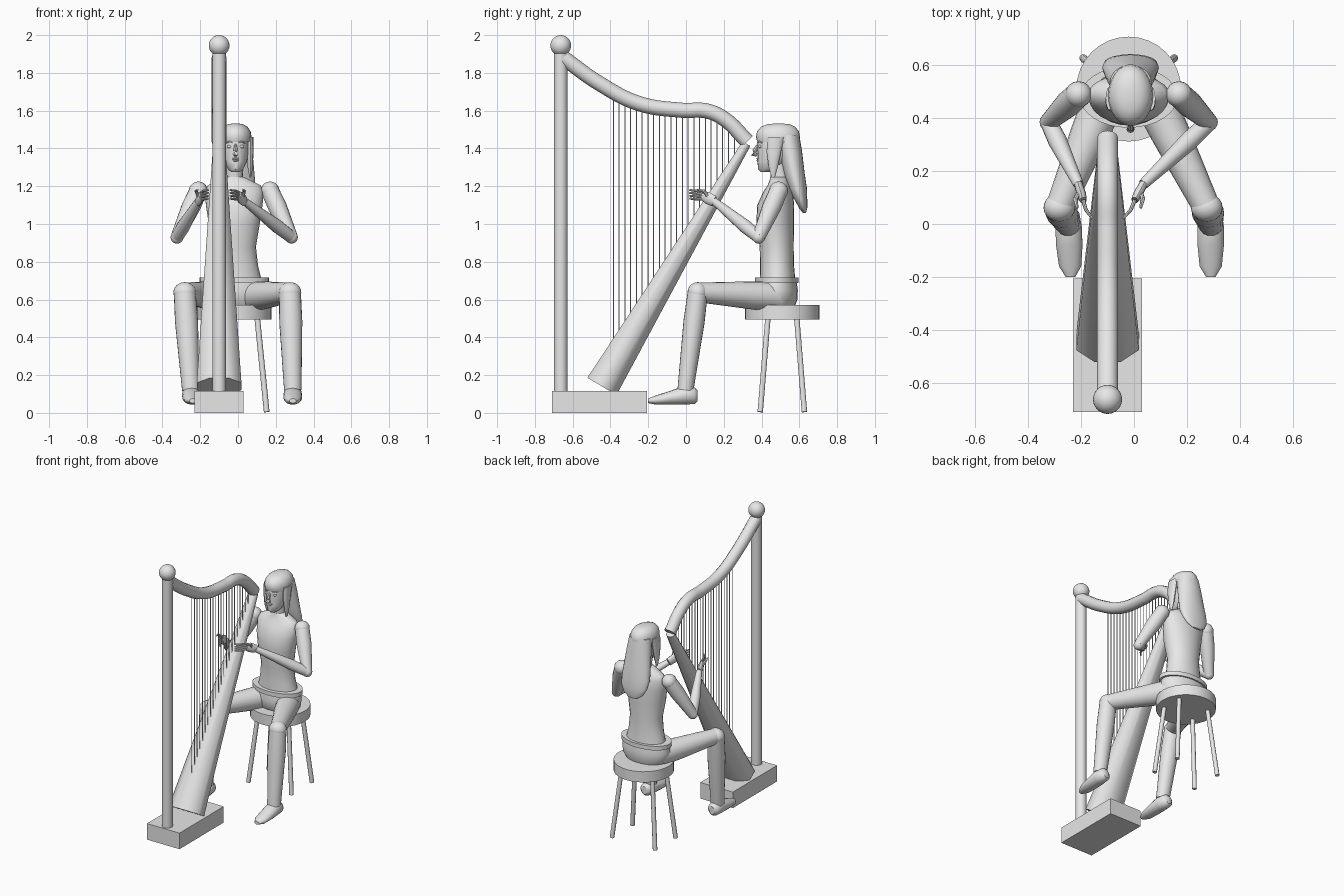
import bpy, bmesh, math
from mathutils import Vector as V

if "Cube" in bpy.data.objects:
    bpy.data.objects.remove(bpy.data.objects["Cube"], do_unlink=True)

grey = bpy.data.materials.new("plain_grey")
grey.use_nodes = True
grey.diffuse_color = (0.8, 0.8, 0.8, 1)
grey.node_tree.nodes["Principled BSDF"].inputs["Base Color"].default_value = (0.8, 0.8, 0.8, 1)

X, Y, Z = V((1, 0, 0)), V((0, 1, 0)), V((0, 0, 1))
MID = -0.02    # middle of the player and the stool
HARP = -0.10   # middle of the harp


def finish(obj, angle=42):
    obj.data.materials.clear()
    obj.data.materials.append(grey)
    bpy.ops.object.select_all(action='DESELECT')
    obj.select_set(True)
    bpy.context.view_layer.objects.active = obj
    bpy.ops.object.shade_smooth_by_angle(angle=math.radians(angle))
    return obj


def loft(name, rings, n=20, angle=42, turn=0.0):
    """Skin closed rings given as (centre, half axis u, half axis v)."""
    bm = bmesh.new()
    loops = []
    for c, u, v in rings:
        ts = [(i + turn) * math.tau / n for i in range(n)]
        loops.append([bm.verts.new(c + u * math.cos(t) + v * math.sin(t)) for t in ts])
    for a, b in zip(loops, loops[1:]):
        for i in range(n):
            j = (i + 1) % n
            bm.faces.new((a[i], a[j], b[j], b[i]))
    bm.faces.new(loops[0][::-1])
    bm.faces.new(loops[-1])
    bmesh.ops.recalc_face_normals(bm, faces=bm.faces)
    mesh = bpy.data.meshes.new(name)
    bm.to_mesh(mesh)
    bm.free()
    obj = bpy.data.objects.new(name, mesh)
    bpy.context.collection.objects.link(obj)
    return finish(obj, angle)


def body(name, rows, x=MID, n=24):
    """Horizontal ellipses given as (z, y, half width, half depth)."""
    return loft(name, [(V((x, y, z)), X * a, Y * b) for z, y, a, b in rows], n)


def limb(name, points, radii, n=16, flat=1.0, angle=42, turn=0.0):
    """Round or flattened section swept along a few points."""
    pts = [V(p) for p in points]
    rings = []
    for i, p in enumerate(pts):
        t = (pts[min(i + 1, len(pts) - 1)] - pts[max(i - 1, 0)]).normalized()
        side = t.cross(Z if abs(t.z) < 0.9 else Y).normalized()
        rings.append((p, side * radii[i], side.cross(t) * radii[i] * flat))
    return loft(name, rings, n, angle, turn)


def ball(name, at, size, n=16):
    bpy.ops.mesh.primitive_uv_sphere_add(segments=n, ring_count=n // 2 + 2, radius=1, location=at)
    obj = bpy.context.object
    obj.name = name
    obj.scale = size if isinstance(size, tuple) else (size,) * 3
    return finish(obj)


def box(name, at, size):
    bpy.ops.mesh.primitive_cube_add(size=1, location=at)
    obj = bpy.context.object
    obj.name = name
    obj.scale = size
    return finish(obj)


# Harp frame
box("harp_base", (HARP, -0.458, 0.058), (0.26, 0.505, 0.116))
limb("harp_column", [(HARP, -0.663, 0.11), (HARP, -0.663, 1.93)], [0.036] * 2, 24)
ball("column_ball", (HARP, -0.663, 1.945), 0.055, 24)

low, high = V((HARP, -0.445, 0.14)), V((HARP, 0.32, 1.425))
across = (high - low).normalized().cross(X)
loft("sound_box", [(low, X * 0.128, across * 0.097), (high, X * 0.034, across * 0.026)], 8, 60, 0.5)

# Curved neck
neck_line = [(-0.65, 1.88), (-0.46, 1.745), (-0.25, 1.638), (-0.02, 1.602),
             (0.11, 1.598), (0.2, 1.558), (0.325, 1.437)]
curve = bpy.data.curves.new("harp_neck", 'CURVE')
curve.dimensions = '3D'
curve.bevel_depth = 0.04
curve.bevel_resolution = 4
curve.use_fill_caps = True
spline = curve.splines.new('BEZIER')
spline.bezier_points.add(len(neck_line) - 1)
for p, (y, z) in zip(spline.bezier_points, neck_line):
    p.co = (HARP, y, z)
    p.handle_left_type = p.handle_right_type = 'AUTO'
neck = bpy.data.objects.new("harp_neck", curve)
bpy.context.collection.objects.link(neck)
bpy.ops.object.select_all(action='DESELECT')
neck.select_set(True)
bpy.context.view_layer.objects.active = neck
bpy.ops.object.convert(target='MESH')
finish(bpy.context.object)

# Strings from the sound box up to the neck
for i in range(22):
    y = -0.385 + i * 0.0305
    for (y0, z0), (y1, z1) in zip(neck_line, neck_line[1:]):
        if y0 <= y <= y1:
            top = z0 + (z1 - z0) * (y - y0) / (y1 - y0)
    bottom = low.z + (y - low.y) * (high.z - low.z) / (high.y - low.y)
    limb(f"string_{i + 1}", [(HARP, y, bottom), (HARP, y, top)], [0.003] * 2, 6)

# Stool
body("stool_seat", [(0.495, 0.51, 0.198, 0.198), (0.572, 0.51, 0.198, 0.198)], n=32)
for sx in (-1, 1):
    for sy in (-1, 1):
        limb("stool_leg", [(MID + sx * 0.172, 0.51 + sy * 0.117, 0.005),
                           (MID + sx * 0.12, 0.51 + sy * 0.075, 0.52)], [0.015] * 2, 10)

# Trunk
body("pelvis", [(0.56, 0.485, 0.14, 0.09), (0.6, 0.48, 0.17, 0.11),
                (0.65, 0.48, 0.178, 0.112), (0.7, 0.48, 0.165, 0.105)])
body("waistband", [(0.688, 0.48, 0.184, 0.116), (0.718, 0.48, 0.184, 0.116)], n=32)
body("torso", [(0.69, 0.485, 0.148, 0.095), (0.78, 0.482, 0.126, 0.09), (0.88, 0.48, 0.115, 0.09),
               (1.0, 0.472, 0.135, 0.1), (1.1, 0.475, 0.15, 0.098), (1.17, 0.487, 0.156, 0.078),
               (1.205, 0.492, 0.14, 0.06), (1.23, 0.492, 0.09, 0.05), (1.25, 0.492, 0.05, 0.045)])
limb("neck", [(MID, 0.5, 1.21), (MID, 0.485, 1.33)], [0.048, 0.044])

# Head
HX = -0.013
body("head", [(1.275, 0.425, 0.022, 0.028), (1.29, 0.433, 0.04, 0.052), (1.33, 0.455, 0.06, 0.076),
              (1.38, 0.475, 0.07, 0.096), (1.43, 0.48, 0.073, 0.103), (1.48, 0.485, 0.07, 0.1),
              (1.51, 0.49, 0.05, 0.075)], HX)
limb("nose", [(HX, 0.382, 1.42), (HX, 0.362, 1.385), (HX, 0.357, 1.372), (HX, 0.375, 1.364)],
     [0.007, 0.012, 0.015, 0.009], 8)
for s in (-1, 1):
    ball("eye", (HX + s * 0.032, 0.392, 1.41), (0.014, 0.009, 0.008), 12)
    limb("eyebrow", [(HX + s * 0.016, 0.381, 1.431), (HX + s * 0.034, 0.388, 1.437),
                     (HX + s * 0.05, 0.402, 1.429)], [0.004] * 3, 6)
for z, w in ((1.346, 0.021), (1.336, 0.017)):
    ball("lip", (HX, 0.386, z), (w, 0.013, 0.006), 12)

# Hair
body("hair_cap", [(1.435, 0.49, 0.084, 0.112), (1.46, 0.487, 0.085, 0.117), (1.49, 0.487, 0.08, 0.111),
                  (1.515, 0.488, 0.063, 0.09), (1.528, 0.49, 0.04, 0.06), (1.532, 0.49, 0.015, 0.02)], HX)
body("back_hair", [(1.47, 0.535, 0.078, 0.065), (1.38, 0.553, 0.09, 0.062), (1.27, 0.573, 0.1, 0.055),
                   (1.19, 0.59, 0.107, 0.05), (1.13, 0.608, 0.1, 0.034), (1.085, 0.62, 0.075, 0.022),
                   (1.058, 0.627, 0.035, 0.008)], HX)
for s in (-1, 1):
    body("side_lock", [(1.46, 0.475, 0.016, 0.045), (1.38, 0.465, 0.017, 0.038),
                       (1.3, 0.462, 0.014, 0.024), (1.245, 0.462, 0.004, 0.008)], HX + s * 0.078, 12)

# Arms and hands: side sign, wrist, knuckles, finger tips
hands = [("left", 1, V((0.035, 0.15, 1.12)), V((0.003, 0.09, 1.15)), V((-0.042, 0.02, 1.157))),
         ("right", -1, V((-0.21, 0.15, 1.12)), V((-0.192, 0.09, 1.15)), V((-0.157, 0.02, 1.157)))]
for side, s, wrist, knuckle, tip in hands:
    shoulder = V((MID + s * 0.19, 0.49, 1.175))
    elbow = V((MID + s * 0.303, 0.385, 0.93))
    ball(side + "_shoulder", shoulder, 0.05)
    limb(side + "_upper_arm", [shoulder, shoulder.lerp(elbow, 0.35), elbow], [0.048, 0.05, 0.034])
    ball(side + "_elbow", elbow, 0.034)
    limb(side + "_forearm", [elbow, elbow.lerp(wrist, 0.3), wrist], [0.032, 0.036, 0.02])
    limb(side + "_palm", [wrist, wrist.lerp(knuckle, 0.6), knuckle], [0.016, 0.018, 0.014], 12, 1.8)
    for i in range(4):
        rise = Z * (i - 1.5)
        bend = knuckle.lerp(tip, 0.5) + X * s * 0.008 + rise * 0.015
        limb(side + "_finger", [knuckle + rise * 0.012, bend, tip + rise * 0.015],
             [0.008, 0.007, 0.005], 8)
    limb(side + "_thumb", [wrist.lerp(knuckle, 0.4), knuckle + V((s * 0.03, 0.005, 0.025)),
                           knuckle + V((s * 0.022, -0.03, 0.032))], [0.01, 0.009, 0.005], 8)

# Legs and feet
for side, s, knee_x, ankle_x, toe_x in (("left", 1, 0.275, 0.29, 0.29), ("right", -1, -0.282, -0.25, -0.24)):
    hip = V((MID + s * 0.09, 0.48, 0.615))
    knee = V((knee_x, 0.062, 0.638))
    ankle = V((ankle_x, -0.003, 0.12))
    limb(side + "_thigh", [hip, hip.lerp(knee, 0.35), knee], [0.08, 0.073, 0.052], 20)
    ball(side + "_knee", knee, (0.06, 0.054, 0.054), 20)
    limb(side + "_shin", [knee, knee.lerp(ankle, 0.3), ankle], [0.058, 0.061, 0.046], 20, 0.92)
    foot = [(0.062, 0.09, 0.022, 0.028), (0.045, 0.091, 0.042, 0.044), (-0.01, 0.094, 0.05, 0.05),
            (-0.08, 0.081, 0.05, 0.037), (-0.16, 0.068, 0.042, 0.024), (-0.2, 0.064, 0.018, 0.012)]
    loft(side + "_foot", [(V((ankle_x + (toe_x - ankle_x) * (0.06 - y) / 0.26, y, z)), X * a, Z * b)
                          for y, z, a, b in foot], 16)
